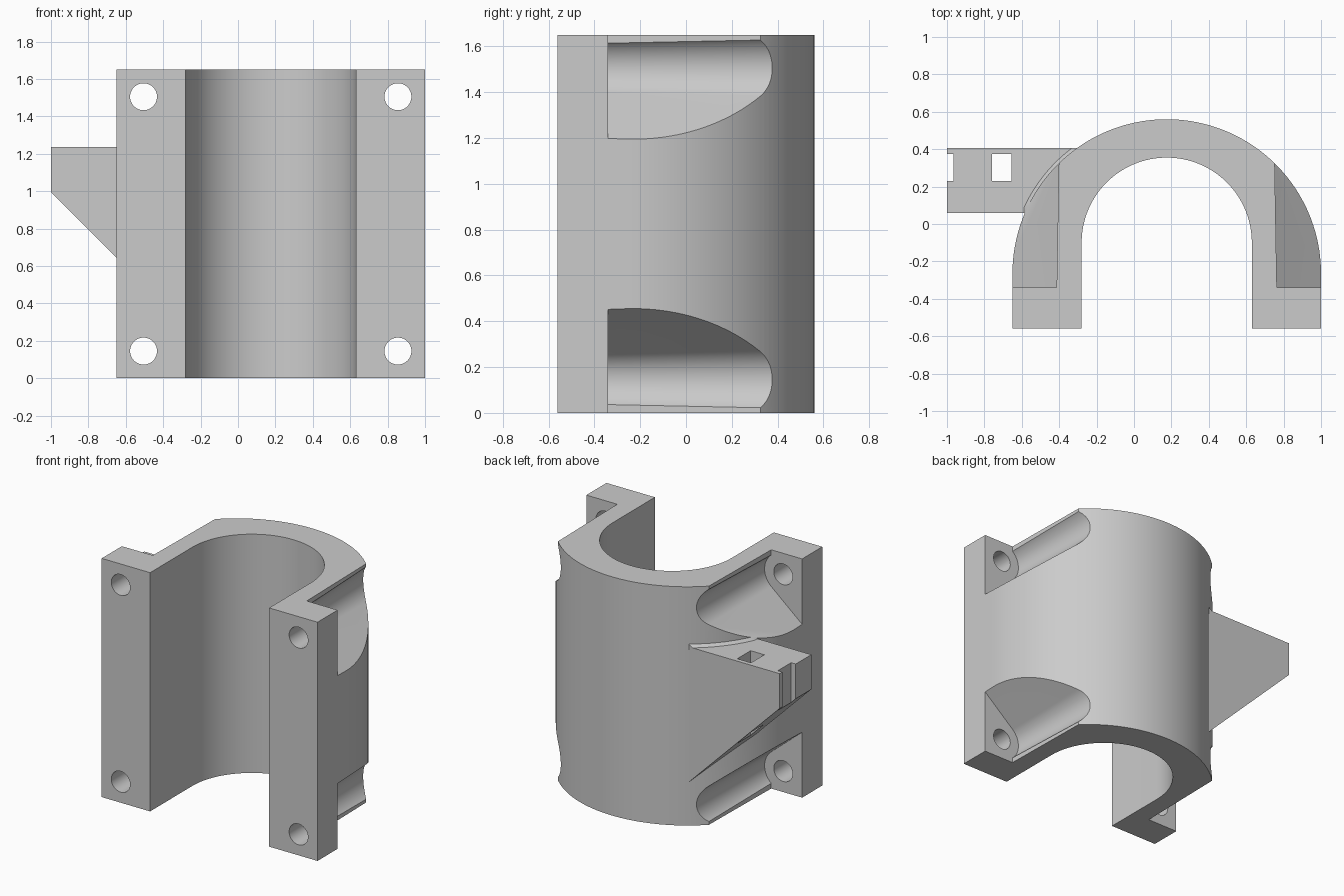
import bpy, bmesh, math
from math import sin, cos, pi, radians

cube = bpy.data.objects.get("Cube")
if cube:
    bpy.data.objects.remove(cube, do_unlink=True)

grey = bpy.data.materials.new("plain grey")
grey.use_nodes = True
COLOUR = (0.6, 0.6, 0.6, 1)
grey.diffuse_color = COLOUR
grey.node_tree.nodes["Principled BSDF"].inputs["Base Color"].default_value = COLOUR

CX, HEIGHT = 0.175, 1.65          # bore axis and clamp height
OUTER_R, OUTER_Y = 0.825, -0.265
INNER_R, INNER_Y = 0.455, -0.10
FOOT_Y, LEDGE_Y = -0.56, -0.34
BOLT_DX, BOLT_Z = 0.68, 0.145


def loft(name, first, second):
    """Solid between two matching closed loops of 3D points."""
    bm = bmesh.new()
    a = [bm.verts.new(p) for p in first]
    b = [bm.verts.new(p) for p in second]
    bm.faces.new(a)
    bm.faces.new(b)
    for i in range(len(a)):
        j = (i + 1) % len(a)
        bm.faces.new((a[i], a[j], b[j], b[i]))
    bmesh.ops.recalc_face_normals(bm, faces=bm.faces)
    mesh = bpy.data.meshes.new(name)
    bm.to_mesh(mesh)
    bm.free()
    mesh.materials.append(grey)
    obj = bpy.data.objects.new(name, mesh)
    bpy.context.collection.objects.link(obj)
    return obj


def box(name, x, y, z):
    ring = [(x[0], y[0]), (x[1], y[0]), (x[1], y[1]), (x[0], y[1])]
    return loft(name, [(*p, z[0]) for p in ring], [(*p, z[1]) for p in ring])


def combine(target, tool, operation):
    mod = target.modifiers.new("combine", "BOOLEAN")
    mod.operation, mod.object, mod.solver = operation, tool, "EXACT"
    bpy.context.view_layer.objects.active = target
    bpy.ops.object.modifier_apply(modifier=mod.name)
    bpy.data.objects.remove(tool, do_unlink=True)


def arc(x, y, r, start, end, steps):
    angles = [radians(start + (end - start) * i / steps) for i in range(steps + 1)]
    return [(x + r * cos(a), y + r * sin(a)) for a in angles]


# Arched clamp body with straight feet
outline = [(CX + OUTER_R, FOOT_Y)] + arc(CX, OUTER_Y, OUTER_R, 0, 180, 80)
outline += [(CX - OUTER_R, FOOT_Y), (CX - INNER_R, FOOT_Y)]
outline += arc(CX, INNER_Y, INNER_R, 180, 0, 64) + [(CX + INNER_R, FOOT_Y)]
body = loft("clamp_body", [(x, y, 0) for x, y in outline],
            [(x, y, HEIGHT) for x, y in outline])

# Small sloped fillet above the side bracket
fillet = loft("bracket_fillet",
              [(x, y, 1.23) for x, y in arc(CX, OUTER_Y, OUTER_R + 0.02, 90, 180, 48) + [(CX, OUTER_Y)]],
              [(x, y, 1.26) for x, y in arc(CX, OUTER_Y, OUTER_R - 0.005, 90, 180, 48) + [(CX, OUTER_Y)]])
combine(fillet, box("fillet_trim", (-0.7, -0.25), (0.06, 0.405), (1.1, 1.4)), "INTERSECT")
combine(fillet, box("fillet_core", (-0.3, 0.5), (-0.6, 0.3), (1, 1.5)), "DIFFERENCE")
combine(body, fillet, "UNION")


# Bolt access pockets, tapered round bottoms opening outwards
def pocket_loop(side, top, y):
    r = 0.142 + 0.027 * (y - LEDGE_Y)
    pts = arc(BOLT_DX, 0, r, 130, 230, 28)
    x, z = pts[-1]
    pts += [(1.1, z - (1.1 - x) * math.tan(radians(40))), (1.1, 0.4), (pts[0][0], 0.4)]
    centre = HEIGHT - BOLT_Z
    return [(CX + side * px, y, centre + pz if top else BOLT_Z - pz) for px, pz in pts]


for side in (-1, 1):
    for top in (False, True):
        pocket = loft("pocket_cutter", pocket_loop(side, top, LEDGE_Y), pocket_loop(side, top, 0.7))
        combine(body, pocket, "DIFFERENCE")
        z = HEIGHT - BOLT_Z if top else BOLT_Z
        circle = arc(CX + side * BOLT_DX, z, 0.072, 0, 352.5, 47)
        hole = loft("bolt_hole_cutter", [(x, FOOT_Y - 0.1, h) for x, h in circle],
                    [(x, LEDGE_Y + 0.1, h) for x, h in circle])
        combine(body, hole, "DIFFERENCE")

# Side bracket with a 45 degree underside, window and end slot
side_shape = [(-1, 1.235), (-1, 0.995), (-0.3, 0.295), (-0.3, 1.235)]
bracket = loft("side_bracket", [(x, 0.06, z) for x, z in side_shape],
               [(x, 0.405, z) for x, z in side_shape])
combine(bracket, box("window_cutter", (-0.76, -0.655), (0.23, 0.375), (0.2, 1.5)), "DIFFERENCE")
combine(bracket, box("slot_cutter", (-1.1, -0.965), (0.23, 0.375), (0.2, 1.5)), "DIFFERENCE")
# Trim the bracket root so it stays out of the bore
bore = arc(CX, OUTER_Y, OUTER_R - 0.03, 0, 354, 59)
combine(bracket, loft("root_cutter", [(x, y, 0) for x, y in bore],
                      [(x, y, 2) for x, y in bore]), "DIFFERENCE")
combine(body, bracket, "UNION")

# Smooth round surfaces, crisp edges
bpy.ops.object.select_all(action="DESELECT")
body.select_set(True)
bpy.context.view_layer.objects.active = body
bpy.ops.object.shade_smooth_by_angle(angle=radians(25))
